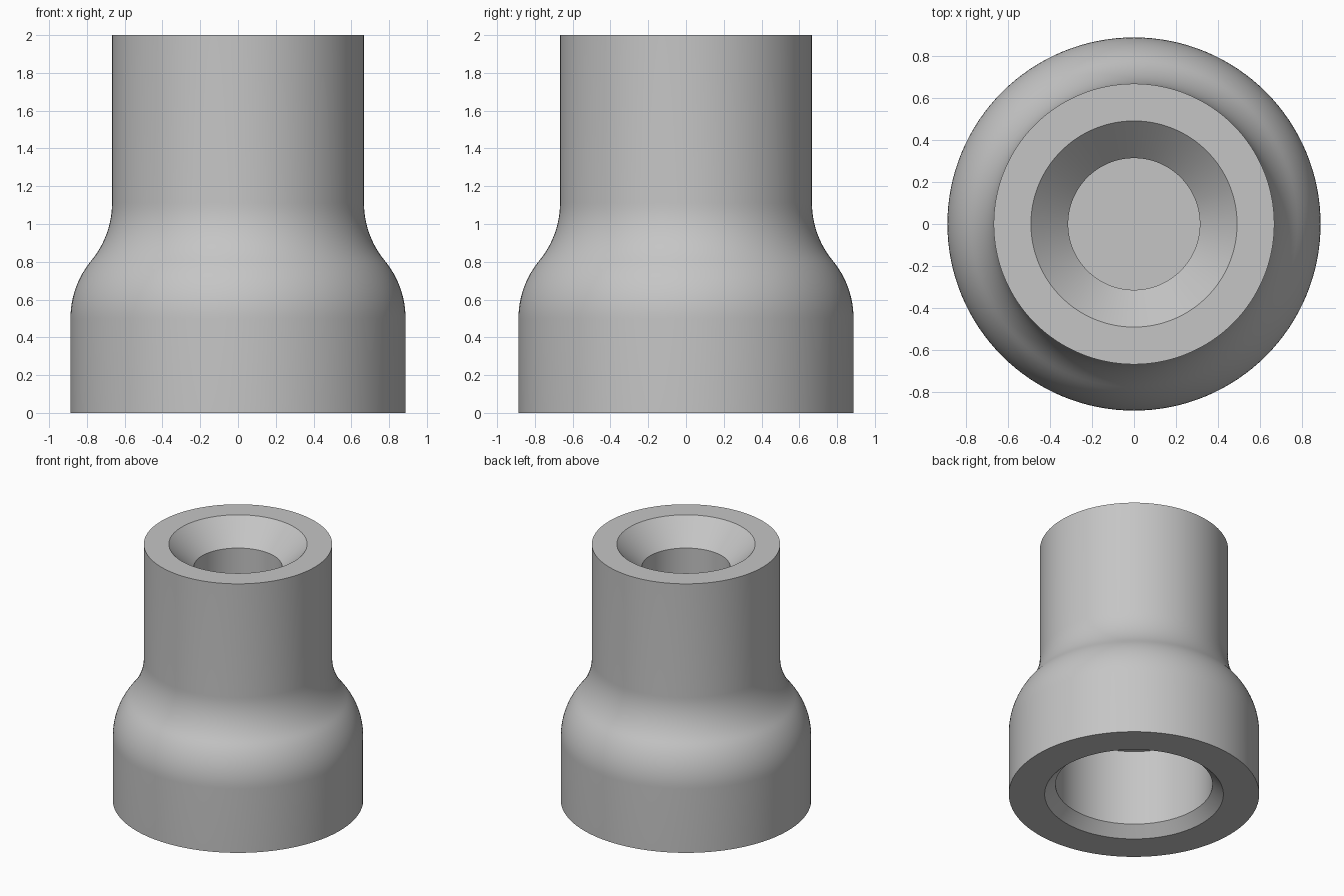
import bpy, bmesh, math

cube = bpy.data.objects.get("Cube")
if cube:
    bpy.data.objects.remove(cube, do_unlink=True)

SEGMENTS = 128
BASE_R, NECK_R = 0.887, 0.667
BEND_R, BEND_Z = 0.48, 0.5

# One grey material
grey = bpy.data.materials.new("satin grey")
grey.use_nodes = True
colour = (0.56, 0.56, 0.56, 1)
grey.diffuse_color = colour
grey.node_tree.nodes["Principled BSDF"].inputs["Base Color"].default_value = colour


def shoulder(steps=12):
    """S-bend from base to neck made of two equal tangent arcs."""
    sweep = math.acos(1 - (BASE_R - NECK_R) / 2 / BEND_R)
    top = BEND_Z + 2 * BEND_R * math.sin(sweep)
    angles = [sweep * i / steps for i in range(steps + 1)]
    convex = [(BASE_R - BEND_R * (1 - math.cos(a)), BEND_Z + BEND_R * math.sin(a))
              for a in angles]
    concave = [(NECK_R + BEND_R * (1 - math.cos(a)), top - BEND_R * math.sin(a))
               for a in reversed(angles[:-1])]
    return convex + concave


def lathe(name, profile):
    """Revolve an (r, z) profile around the z axis."""
    bm = bmesh.new()
    verts = [bm.verts.new((r, 0, z)) for r, z in profile]
    edges = [bm.edges.new(pair) for pair in zip(verts, verts[1:])]
    bmesh.ops.spin(bm, geom=verts + edges, cent=(0, 0, 0), axis=(0, 0, 1),
                   angle=math.tau, steps=SEGMENTS, use_merge=True)
    bmesh.ops.remove_doubles(bm, verts=bm.verts, dist=1e-5)
    bmesh.ops.recalc_face_normals(bm, faces=bm.faces)
    mesh = bpy.data.meshes.new(name)
    bm.to_mesh(mesh)
    bm.free()
    mesh.materials.append(grey)
    obj = bpy.data.objects.new(name, mesh)
    bpy.context.collection.objects.link(obj)
    bpy.ops.object.select_all(action="DESELECT")
    obj.select_set(True)
    bpy.context.view_layer.objects.active = obj
    bpy.ops.object.shade_smooth_by_angle(angle=math.radians(25))
    return obj


# Blind socket in the base, outer wall, then chamfered blind bore in the neck
socket = [(0, 0.67), (0.556, 0.67), (0.556, 0.077), (0.633, 0)]
bore = [(0.49, 2), (0.313, 1.823), (0.313, 1.2), (0, 1.2)]
lathe("reducer_body", socket + [(BASE_R, 0)] + shoulder() + [(NECK_R, 2)] + bore)
